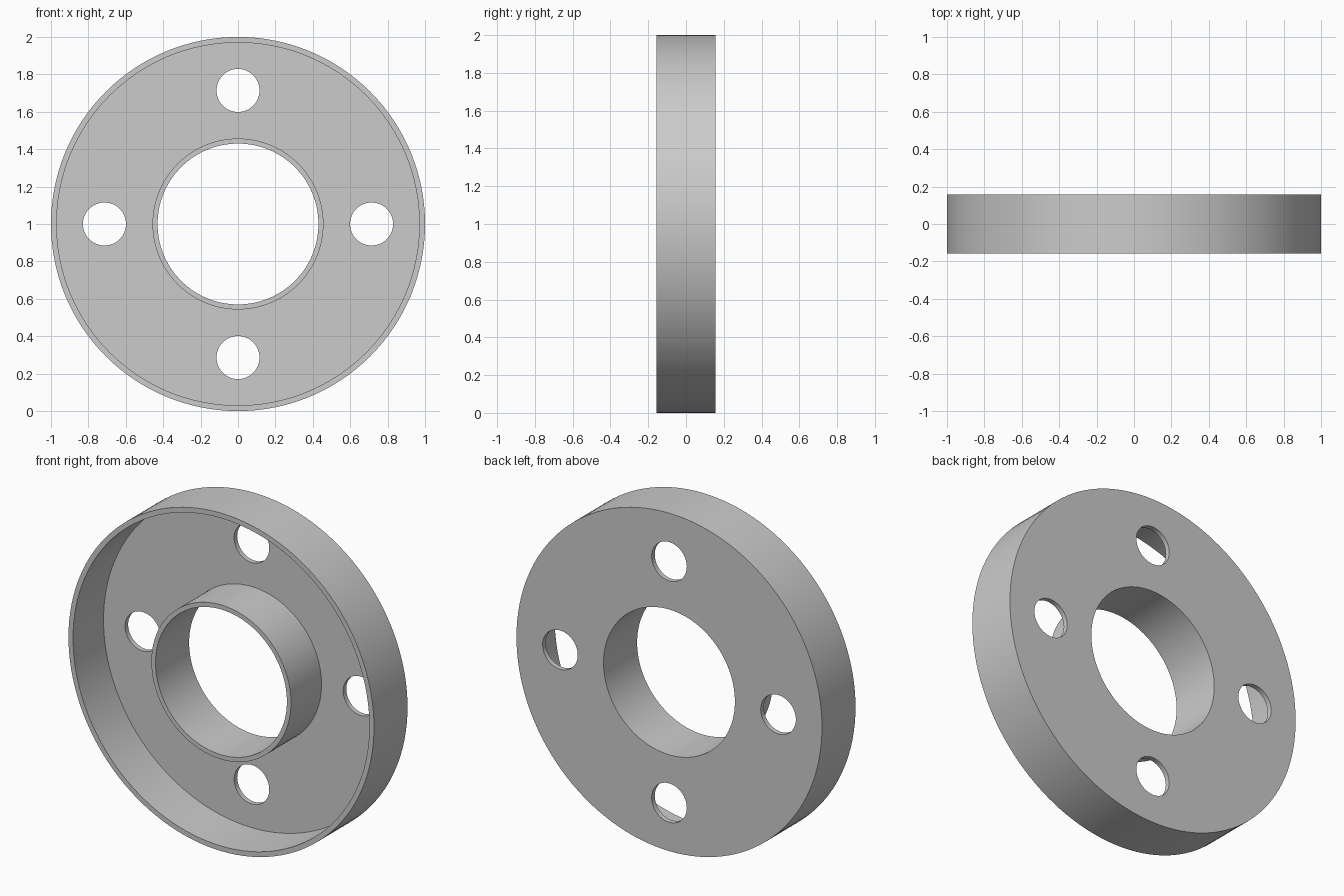
import bpy
import bmesh
import math
from mathutils import Matrix, Vector

cube = bpy.data.objects.get("Cube")
if cube:
    bpy.data.objects.remove(cube, do_unlink=True)

CENTRE = Vector((0, 0, 1))
R_OUT, R_RIM, R_HUB, R_BORE = 1.0, 0.97, 0.457, 0.43
HALF, PLATE = 0.157, 0.029      # half depth, back plate thickness
BOLT_CIRCLE, BOLT_R = 0.714, 0.115

grey = bpy.data.materials.new("plain grey")
grey.use_nodes = True
colour = (0.6, 0.6, 0.6, 1)
grey.diffuse_color = colour
grey.node_tree.nodes["Principled BSDF"].inputs["Base Color"].default_value = colour


def add_object(name, bm):
    bmesh.ops.recalc_face_normals(bm, faces=bm.faces)
    mesh = bpy.data.meshes.new(name)
    bm.to_mesh(mesh)
    bm.free()
    mesh.materials.append(grey)
    obj = bpy.data.objects.new(name, mesh)
    bpy.context.collection.objects.link(obj)
    return obj


# Ring body: rim, back plate and hub turned from one closed section
floor = HALF - PLATE
section = [(R_BORE, -HALF), (R_HUB, -HALF), (R_HUB, floor), (R_RIM, floor),
           (R_RIM, -HALF), (R_OUT, -HALF), (R_OUT, HALF), (R_BORE, HALF)]
bm = bmesh.new()
verts = [bm.verts.new(CENTRE + Vector((r, y, 0))) for r, y in section]
edges = [bm.edges.new((v, verts[i - 1])) for i, v in enumerate(verts)]
bmesh.ops.spin(bm, geom=verts + edges, cent=CENTRE, axis=(0, 1, 0),
               angle=math.tau, steps=128, use_merge=True)
bmesh.ops.remove_doubles(bm, verts=bm.verts, dist=1e-4)
body = add_object("flanged_ring", bm)

# Four bolt holes through the back plate
bm = bmesh.new()
for i in range(4):
    a = i * math.pi / 2
    pos = CENTRE + Vector((math.cos(a) * BOLT_CIRCLE, HALF, math.sin(a) * BOLT_CIRCLE))
    bmesh.ops.create_cone(bm, cap_ends=True, segments=64, radius1=BOLT_R, radius2=BOLT_R,
                          depth=0.2, matrix=Matrix.Translation(pos) @ Matrix.Rotation(math.pi / 2, 4, 'X'))
cutter = add_object("bolt_hole_cutter", bm)
cutter.hide_render = True

cut = body.modifiers.new("bolt holes", 'BOOLEAN')
cut.operation = 'DIFFERENCE'
cut.solver = 'EXACT'
cut.object = cutter

bpy.ops.object.select_all(action='DESELECT')
body.select_set(True)
bpy.context.view_layer.objects.active = body
bpy.ops.object.modifier_apply(modifier=cut.name)
bpy.data.objects.remove(cutter, do_unlink=True)
bpy.ops.object.shade_smooth_by_angle(angle=math.radians(30))
